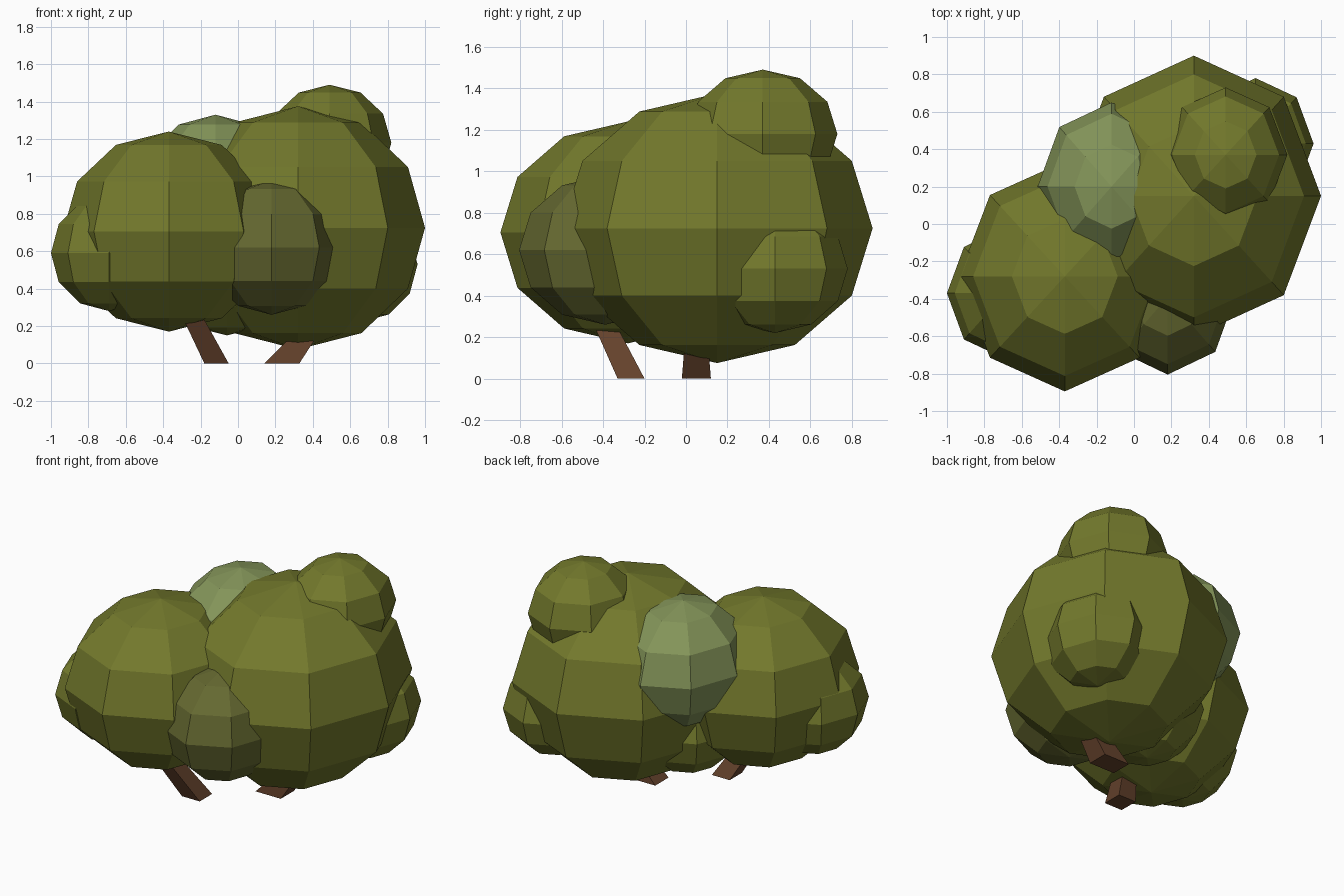
import bpy, bmesh

if "Cube" in bpy.data.objects:
    bpy.data.objects.remove(bpy.data.objects["Cube"])


def material(name, rgb):
    m = bpy.data.materials.new(name)
    m.diffuse_color = (*rgb, 1)
    m.use_nodes = True
    m.node_tree.nodes["Principled BSDF"].inputs["Base Color"].default_value = m.diffuse_color
    return m


LEAF = material("leaf", (0.17, 0.19, 0.025))
LEAF_DARK = material("leaf_dark", (0.13, 0.14, 0.03))
LEAF_PALE = material("leaf_pale", (0.23, 0.30, 0.10))
BARK = material("bark", (0.13, 0.055, 0.025))


def foliage(name, centre, radii, mat=LEAF):
    bpy.ops.mesh.primitive_uv_sphere_add(segments=8, ring_count=6, radius=1, location=centre)
    ob = bpy.context.object
    ob.name = name
    ob.scale = radii
    ob.data.materials.append(mat)


def stem(name, bottom, top, half_bottom, half_top):
    # Leaning four-sided stem with a flat foot
    bm = bmesh.new()
    corners = [(-1, -1), (1, -1), (1, 1), (-1, 1)]
    rings = []
    for c, h in ((bottom, half_bottom), (top, half_top)):
        rings.append([bm.verts.new((c[0] + sx * h[0], c[1] + sy * h[1], c[2])) for sx, sy in corners])
    bm.faces.new(rings[0][::-1])
    bm.faces.new(rings[1])
    for i in range(4):
        j = (i + 1) % 4
        bm.faces.new((rings[0][i], rings[0][j], rings[1][j], rings[1][i]))
    me = bpy.data.meshes.new(name)
    bm.to_mesh(me)
    bm.free()
    me.materials.append(BARK)
    bpy.context.collection.objects.link(bpy.data.objects.new(name, me))


# Main foliage masses
foliage("foliage_large_right", (0.32, 0.15, 0.725), (0.68, 0.75, 0.65))
foliage("foliage_large_left", (-0.37, -0.28, 0.705), (0.566, 0.615, 0.535))

# Smaller clumps
foliage("foliage_crown", (0.49, 0.37, 1.18), (0.33, 0.36, 0.31))
foliage("foliage_front", (0.18, -0.39, 0.62), (0.36, 0.415, 0.36), LEAF_DARK)
foliage("foliage_pale_back", (-0.12, 0.20, 0.935), (0.395, 0.45, 0.395), LEAF_PALE)
foliage("foliage_side_left", (-0.69, -0.37, 0.59), (0.31, 0.35, 0.31))
foliage("foliage_side_right", (0.65, 0.43, 0.53), (0.31, 0.35, 0.31))
foliage("foliage_underside", (-0.06, 0.05, 0.46), (0.33, 0.36, 0.31))

# Stems
stem("stem_left", (-0.115, -0.265, 0), (-0.30, -0.44, 0.36), (0.065, 0.065), (0.05, 0.05))
stem("stem_right", (0.235, 0.05, 0), (0.44, 0.05, 0.25), (0.093, 0.07), (0.05, 0.05))
